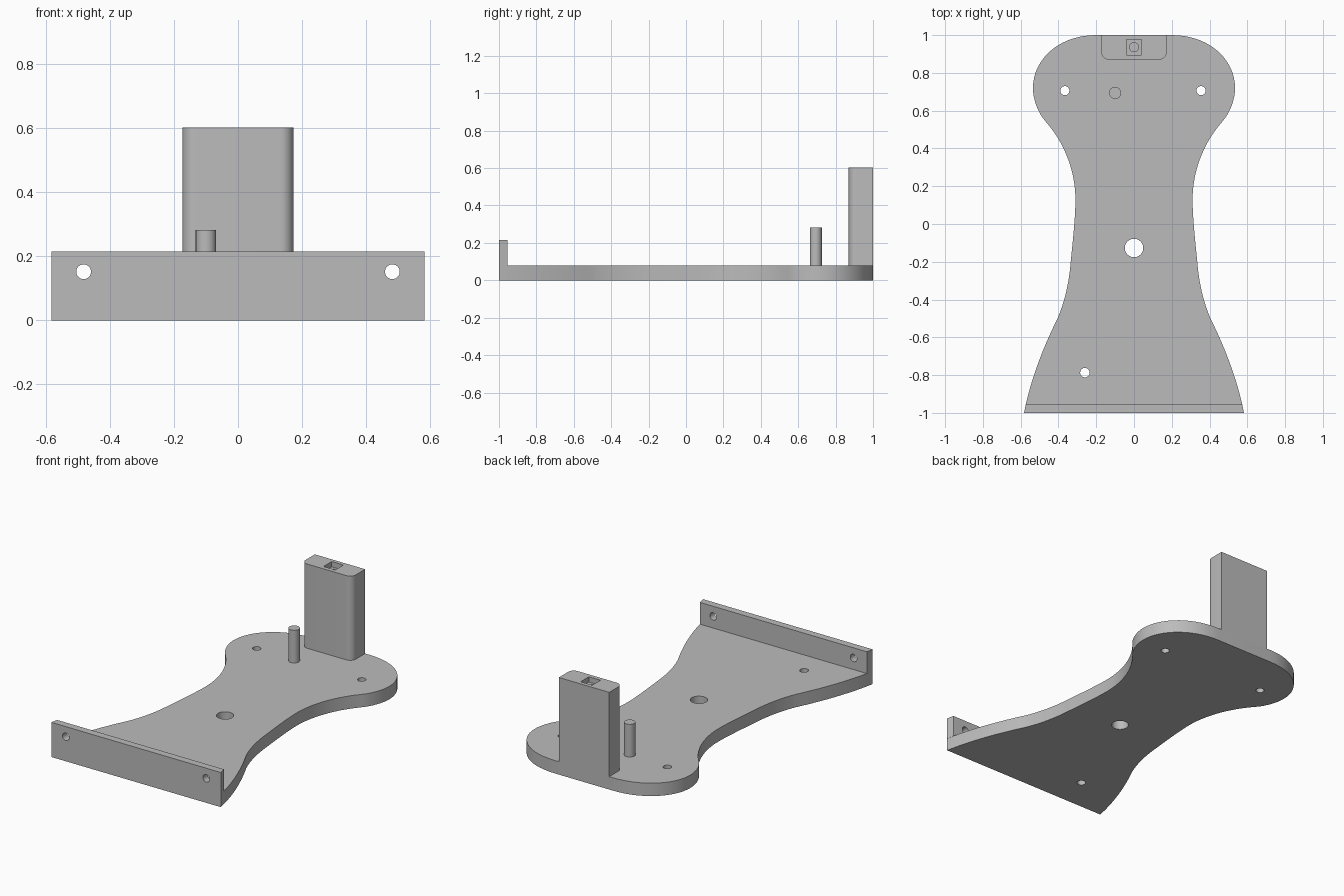
import bpy, bmesh, math
from mathutils import Vector
from mathutils.geometry import interpolate_bezier

cube = bpy.data.objects.get("Cube")
if cube:
    bpy.data.objects.remove(cube, do_unlink=True)

GREY = (0.5, 0.5, 0.5, 1)
grey = bpy.data.materials.new("plain grey")
grey.use_nodes = True
grey.diffuse_color = GREY
grey.node_tree.nodes["Principled BSDF"].inputs["Base Color"].default_value = GREY

PLATE_TOP = 0.08


def prism(name, outline, z0, z1):
    """Extrude a flat outline from z0 to z1."""
    bm = bmesh.new()
    face = bm.faces.new([bm.verts.new((x, y, z0)) for x, y in outline])
    new = bmesh.ops.extrude_face_region(bm, geom=[face])["geom"]
    bmesh.ops.translate(bm, vec=(0, 0, z1 - z0),
                        verts=[g for g in new if isinstance(g, bmesh.types.BMVert)])
    bmesh.ops.recalc_face_normals(bm, faces=bm.faces)
    mesh = bpy.data.meshes.new(name)
    bm.to_mesh(mesh)
    bm.free()
    mesh.materials.append(grey)
    obj = bpy.data.objects.new(name, mesh)
    bpy.context.collection.objects.link(obj)
    return obj


def circle(x, y, r, n=40):
    return [(x + r * math.cos(math.tau * i / n), y + r * math.sin(math.tau * i / n))
            for i in range(n)]


def square(x, y, h):
    return [(x - h, y - h), (x + h, y - h), (x + h, y + h), (x - h, y + h)]


def activate(obj):
    bpy.ops.object.select_all(action='DESELECT')
    obj.select_set(True)
    bpy.context.view_layer.objects.active = obj


def cut(obj, cutter):
    activate(obj)
    mod = obj.modifiers.new("cut", 'BOOLEAN')
    mod.operation, mod.solver, mod.object = 'DIFFERENCE', 'EXACT', cutter
    bpy.ops.object.modifier_apply(modifier=mod.name)
    bpy.data.objects.remove(cutter, do_unlink=True)


def mirrored(half):
    """Close a right-hand outline with its mirror image."""
    return half + [(-x, y) for x, y in reversed(half)]


# Waisted side curve of the plate, from the back to the front
side_curves = [
    ((0.2, 1), (0.40, 1), (0.535, 0.87), (0.535, 0.72)),
    ((0.535, 0.72), (0.535, 0.655), (0.505, 0.585), (0.47, 0.545)),
    ((0.47, 0.545), (0.35, 0.41), (0.31, 0.25), (0.31, 0.13)),
    ((0.31, 0.13), (0.31, 0.04), (0.325, -0.1), (0.335, -0.2)),
    ((0.335, -0.2), (0.345, -0.33), (0.375, -0.43), (0.405, -0.5)),
    ((0.405, -0.5), (0.48, -0.65), (0.55, -0.83), (0.582, -1)),
]
half = [side_curves[0][0]]
for curve in side_curves:
    pts = interpolate_bezier(*[Vector((x, y, 0)) for x, y in curve], 16)
    half += [(p.x, p.y) for p in pts[1:]]

# Base plate with its through holes
plate = prism("base_plate", mirrored(half), 0, PLATE_TOP)
for x, y, r in [(-0.366, 0.706, 0.024), (0.355, 0.706, 0.024),
                (-0.26, -0.787, 0.025), (0, -0.127, 0.049)]:
    cut(plate, prism("hole_cutter", circle(x, y, r), -0.1, 0.2))

# Upright front flange with two screw holes
flange = prism("front_flange", mirrored([(0.573, -0.955), (0.582, -1)]), PLATE_TOP, 0.215)
for x in (-0.482, 0.482):
    cutter = prism("hole_cutter", circle(0, 0, 0.023), -0.1, 0.1)
    cutter.rotation_euler.x = math.pi / 2
    cutter.location = (x, -0.98, 0.152)
    cut(flange, cutter)

# Tall back post, rounded on its front corners
R = 0.04
corner = [(0.173 - R + R * math.cos(a), 0.87 + R - R * math.sin(a))
          for a in [math.pi / 2 * i / 10 for i in range(11)]]
post = prism("back_post", mirrored([(0.173, 1)] + corner), PLATE_TOP, 0.603)
cut(post, prism("pocket_cutter", square(0, 0.936, 0.04), 0.57, 0.7))
cut(post, prism("bore_cutter", circle(0, 0.936, 0.024), 0.45, 0.7))

# Small round peg
peg = prism("locating_peg", circle(-0.1, 0.694, 0.032), PLATE_TOP, 0.283)

for obj in (plate, flange, post, peg):
    activate(obj)
    bpy.ops.object.shade_smooth_by_angle(angle=math.radians(30))
